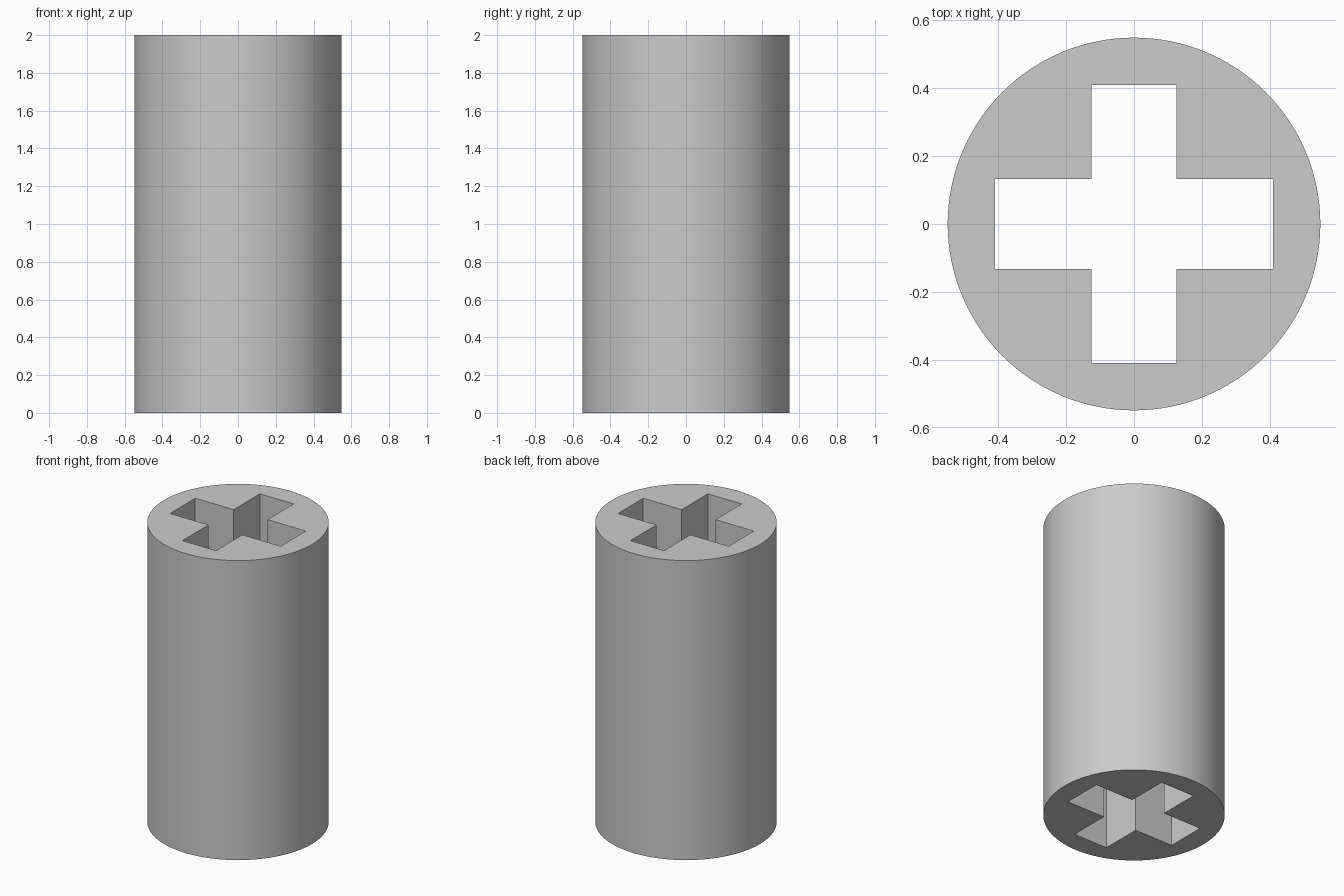
import bpy
import bmesh

RADIUS, HEIGHT = 0.549, 2.0
ARM_REACH = 0.409               # centre to the end of each arm
HALF_X, HALF_Y = 0.125, 0.133   # half widths of the two slots

cube = bpy.data.objects.get("Cube")
if cube:
    bpy.data.objects.remove(cube, do_unlink=True)

# Plain grey material
grey = bpy.data.materials.new("grey")
grey.use_nodes = True
colour = (0.6, 0.6, 0.6, 1)
grey.diffuse_color = colour
grey.node_tree.nodes["Principled BSDF"].inputs["Base Color"].default_value = colour

# Round body
bpy.ops.mesh.primitive_cylinder_add(vertices=128, radius=RADIUS, depth=HEIGHT,
                                    location=(0, 0, HEIGHT / 2))
sleeve = bpy.context.object
sleeve.name = "sleeve"
sleeve.data.materials.append(grey)

# Cross outline: the quarter corner points mirrored around the centre
corner = [(ARM_REACH, HALF_Y), (HALF_X, HALF_Y), (HALF_X, ARM_REACH)]
outline = []
for sx, sy in ((1, 1), (-1, 1), (-1, -1), (1, -1)):
    points = corner if sx * sy > 0 else corner[::-1]
    outline += [(sx * x, sy * y) for x, y in points]

# Cross-shaped cutter, longer than the body
bm = bmesh.new()
base = bm.faces.new([bm.verts.new((x, y, -0.5)) for x, y in outline])
solid = bmesh.ops.extrude_face_region(bm, geom=[base])
top = [v for v in solid["geom"] if isinstance(v, bmesh.types.BMVert)]
bmesh.ops.translate(bm, verts=top, vec=(0, 0, HEIGHT + 1))
bmesh.ops.recalc_face_normals(bm, faces=bm.faces)
mesh = bpy.data.meshes.new("cross_cutter")
bm.to_mesh(mesh)
bm.free()
mesh.materials.append(grey)
cutter = bpy.data.objects.new("cross_cutter", mesh)
cutter.hide_render = True
bpy.context.collection.objects.link(cutter)

# Cut the through hole
cut = sleeve.modifiers.new("cross_hole", 'BOOLEAN')
cut.operation = 'DIFFERENCE'
cut.solver = 'EXACT'
cut.object = cutter
bpy.ops.object.modifier_apply(modifier=cut.name)
bpy.data.objects.remove(cutter, do_unlink=True)

# Smooth round wall, sharp rims and slot corners
bpy.ops.object.shade_smooth_by_angle()
